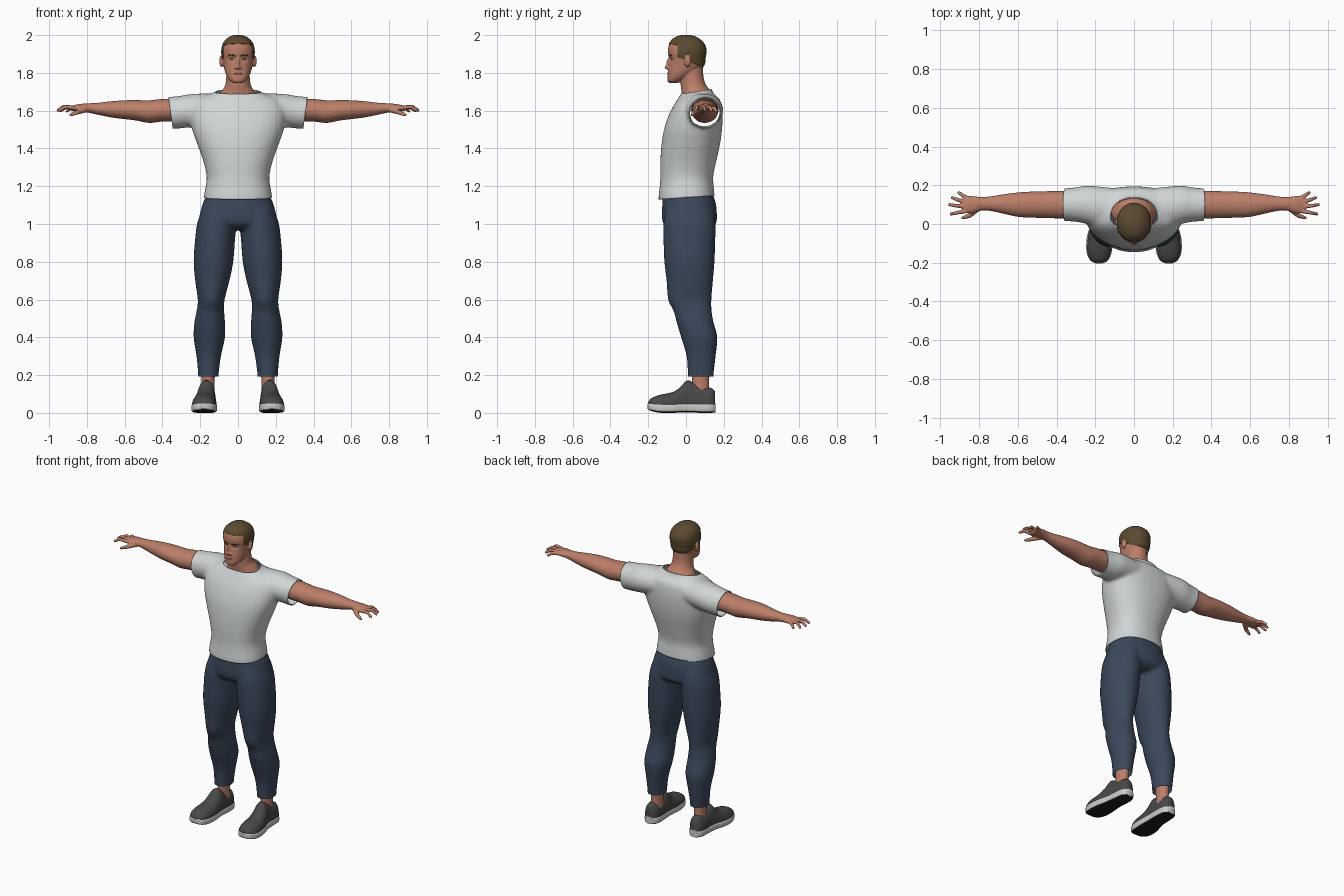
import bpy, bmesh, math
from mathutils import Matrix, Vector
from mathutils.bvhtree import BVHTree

cube = bpy.data.objects.get("Cube")
if cube:
    bpy.data.objects.remove(cube, do_unlink=True)


def material(name, *rgb):
    mat = bpy.data.materials.new(name)
    mat.use_nodes = True
    mat.diffuse_color = (*rgb, 1)
    mat.node_tree.nodes["Principled BSDF"].inputs["Base Color"].default_value = (*rgb, 1)
    return mat


skin = material("skin", .50, .21, .14)
hair = material("brown hair", .105, .068, .03)
cotton = material("pale grey cotton", .64, .67, .67)
denim = material("navy denim", .043, .065, .105)
canvas = material("charcoal canvas", .065, .065, .065)
rubber = material("light rubber", .6, .6, .58)
tread = material("black tread", .012, .012, .012)
lip = material("lip", .36, .12, .09)
eye_white = material("eye white", .6, .57, .53)
iris = material("dark iris", .03, .018, .01)


def smooth_stations(rows, steps=4):
    """Catmull-Rom interpolation through the section rows."""
    out = []
    for i in range(len(rows) - 1):
        quad = [rows[max(i - 1, 0)], rows[i], rows[i + 1], rows[min(i + 2, len(rows) - 1)]]
        for k in range(steps):
            t = k / steps
            out.append([b + .5 * t * (c - a + t * (2 * a - 5 * b + 4 * c - d
                        + t * (3 * (b - c) + d - a))) for a, b, c, d in zip(*quad)])
    return out + [rows[-1]]


def loft(bm, axis, rows, power=2, sides=32):
    """Skin sections (position, centre a, centre b, radius a, radius b) along an axis."""
    rings = []
    for t, ca, cb, ra, rb in smooth_stations(rows):
        ring = []
        for k in range(sides):
            ang = math.tau * (k + .5) / sides
            c, s = math.cos(ang), math.sin(ang)
            p = [ca + ra * math.copysign(abs(c) ** (2 / power), c),
                 cb + rb * math.copysign(abs(s) ** (2 / power), s)]
            p.insert(axis, t)
            ring.append(bm.verts.new(p))
        rings.append(ring)
    for lo, hi in zip(rings, rings[1:]):
        for k in range(sides):
            j = (k + 1) % sides
            bm.faces.new((lo[k], lo[j], hi[j], hi[k]))
    bm.faces.new(rings[0])
    bm.faces.new(rings[-1])


def ball(bm, centre, radii):
    bmesh.ops.create_uvsphere(bm, u_segments=16, v_segments=10, radius=1,
                              matrix=Matrix.Translation(centre) @ Matrix.Diagonal((*radii, 1)))


def finger(bm, *points, start=.0115, end=.0085):
    """Chain of closely spaced balls, later fused into one surface."""
    points = [Vector(p) for p in points]
    spans = len(points) - 1
    for k in range(8 * spans + 1):
        i = min(k // 8, spans - 1)
        r = start + (end - start) * k / (8 * spans)
        ball(bm, points[i].lerp(points[i + 1], k / 8 - i), (r, r, r))


def finish(name, bm, mats, voxel=0, relax=3, cuts=(), edit=None):
    """Turn the bmesh into an object: fuse, relax, trim, colour, shade."""
    bmesh.ops.recalc_face_normals(bm, faces=bm.faces)
    mesh = bpy.data.meshes.new(name)
    bm.to_mesh(mesh)
    ob = bpy.data.objects.new(name, mesh)
    bpy.context.scene.collection.objects.link(ob)
    if voxel:
        fuse = ob.modifiers.new("fuse", "REMESH")
        fuse.mode, fuse.voxel_size = "VOXEL", voxel
        soft = ob.modifiers.new("relax", "SMOOTH")
        soft.factor, soft.iterations = .5, relax
        graph = bpy.context.evaluated_depsgraph_get()
        mesh = bpy.data.meshes.new_from_object(ob.evaluated_get(graph))
        ob.modifiers.clear()
        ob.data = mesh
        mesh.name = name
    mesh.materials.clear()
    for mat in mats:
        mesh.materials.append(mat)
    work = bmesh.new()
    work.from_mesh(mesh)
    for point, normal in cuts:
        bmesh.ops.bisect_plane(work, geom=[*work.verts, *work.edges, *work.faces],
                               plane_co=point, plane_no=normal, clear_outer=True)
    if edit:
        edit(work)
    work.to_mesh(mesh)
    mesh.shade_smooth()
    mesh.set_sharp_from_angle(angle=math.radians(50))
    return ob


def mirror_copy(ob, name):
    twin = ob.copy()
    twin.data = ob.data.copy()
    twin.name = twin.data.name = name
    twin.data.transform(Matrix.Diagonal((-1, 1, 1, 1)))
    twin.data.flip_normals()
    bpy.context.scene.collection.objects.link(twin)


def flip_rows(rows):
    return [(-r[0], *r[1:]) for r in rows]


# Shirt: torso and sleeves fused, opened at collar, hem and cuffs
bm = bmesh.new()
loft(bm, 2, [(1.08, 0, .003, .18, .148), (1.15, 0, .003, .18, .148), (1.19, 0, .004, .173, .144),
             (1.25, 0, .004, .166, .14), (1.33, 0, .012, .183, .148), (1.42, 0, .025, .215, .155),
             (1.5, 0, .037, .243, .154), (1.57, 0, .05, .255, .144), (1.62, 0, .06, .25, .13),
             (1.66, 0, .067, .22, .112), (1.69, 0, .06, .145, .087), (1.71, 0, .057, .108, .08),
             (1.75, 0, .057, .1, .08)], power=2.3)
sleeve = [(.1, .085, 1.61, .1, .08), (.18, .09, 1.605, .104, .086), (.25, .1, 1.6, .098, .088),
          (.31, .1, 1.592, .088, .086), (.4, .1, 1.585, .083, .085)]
loft(bm, 0, sleeve)
loft(bm, 0, flip_rows(sleeve))
shirt = finish("shirt", bm, [cotton], voxel=.011, relax=6,
               cuts=[((0, .06, 1.702), (0, -.15, 1)), ((0, 0, 1.14), (0, .07, -1)),
                     ((.357, .1, 1.59), (1, 0, -.13)), ((-.357, .1, 1.59), (-1, 0, -.13))])
cloth = shirt.modifiers.new("cloth thickness", "SOLIDIFY")
cloth.thickness = .006

# Trousers: hips and two legs fused, cuffs cut flat
bm = bmesh.new()
loft(bm, 2, [(1.17, 0, .01, .16, .128), (1.13, 0, .014, .178, .138), (1.1, 0, .017, .19, .143),
             (1.04, 0, .018, .204, .146), (1, 0, .02, .2, .138), (.97, 0, .02, .17, .1)], power=2.2)
leg = [(1.08, .1, .018, .09, .128), (1, .113, .018, .104, .138), (.9, .123, .018, .106, .137),
       (.8, .13, .018, .105, .133), (.7, .136, .02, .091, .123), (.6, .142, .02, .071, .115),
       (.54, .146, .035, .073, .101), (.48, .15, .048, .081, .098), (.4, .152, .07, .083, .096),
       (.3, .155, .08, .065, .077), (.2, .157, .078, .054, .068), (.14, .157, .078, .054, .068)]
for side in (1, -1):
    loft(bm, 2, [(z, side * x, *rest) for z, x, *rest in leg])
finish("trousers", bm, [denim], voxel=.01, relax=4, cuts=[((0, 0, .193), (0, 0, -1))])

# Arm with hand
bm = bmesh.new()
loft(bm, 0, [(.28, .1, 1.605, .073, .06), (.4, .1, 1.602, .071, .06), (.47, .1, 1.595, .069, .06),
             (.54, .1, 1.602, .067, .054), (.6, .1, 1.605, .063, .05), (.67, .103, 1.607, .051, .043),
             (.74, .105, 1.61, .038, .032), (.79, .104, 1.614, .035, .025),
             (.84, .1, 1.615, .045, .02), (.885, .1, 1.612, .042, .013)])
finger(bm, (.87, .066, 1.615), (.915, .058, 1.62), (.945, .052, 1.602))
finger(bm, (.88, .09, 1.617), (.922, .095, 1.622), (.953, .1, 1.602))
finger(bm, (.875, .114, 1.615), (.913, .126, 1.618), (.938, .136, 1.6))
finger(bm, (.86, .134, 1.613), (.888, .15, 1.613), (.905, .161, 1.598))
finger(bm, (.81, .078, 1.605), (.85, .043, 1.592), (.885, .032, 1.578), start=.016)
mirror_copy(finish("left_arm", bm, [skin], voxel=.0045, relax=3), "right_arm")

# Ankle, shoe upper and sole
bm = bmesh.new()
loft(bm, 2, [(.08, .16, .078, .04, .05), (.15, .159, .077, .034, .045), (.26, .157, .078, .04, .05)])
mirror_copy(finish("left_ankle", bm, [skin]), "right_ankle")

bm = bmesh.new()
loft(bm, 1, [(y, x, .045, rx, rz) for y, x, rx, rz in (
    (-.2, .18, .015, .012), (-.185, .18, .045, .032), (-.14, .18, .062, .05), (-.07, .176, .062, .066),
    (-.03, .172, .056, .092), (.005, .168, .051, .128), (.04, .166, .049, .115),
    (.08, .165, .049, .095), (.13, .165, .044, .088), (.153, .165, .028, .07))], power=2.2)
mirror_copy(finish("left_shoe", bm, [canvas], cuts=[((0, 0, .035), (0, 0, -1))]), "right_shoe")


def paint_tread(work):
    for f in work.faces:
        f.material_index = int(f.normal.z < -.6)


bm = bmesh.new()
loft(bm, 1, [(-.203, .18, .036, .018, .014), (-.187, .18, .032, .047, .021),
             (-.14, .18, .027, .066, .026), (-.07, .177, .026, .067, .026),
             (0, .17, .028, .056, .025), (.08, .165, .026, .053, .026),
             (.13, .165, .026, .047, .026), (.157, .165, .027, .027, .024)], power=4)
mirror_copy(finish("left_sole", bm, [rubber, tread], edit=paint_tread), "right_sole")


# Head: skull, jaw, neck, nose and ears fused; hair cut in along the hairline
def carve_face(work):
    for v in work.verts:
        if v.co.y < 0:
            d = Vector(((abs(v.co.x) - .032) / .017, (v.co.z - 1.872) / .011)).length
            v.co.y += .007 * math.exp(-d * d)
    slope = Vector((0, .42, 1))
    nape = Vector((0, -.045, 1.885))
    for point, normal in (((0, 0, 1.943), (0, .1, 1)), (nape, (0, 1, 0)), (nape, slope)):
        bmesh.ops.bisect_plane(work, geom=[*work.verts, *work.edges, *work.faces],
                               plane_co=point, plane_no=normal)
    for f in work.faces:
        c = f.calc_center_median()
        above = c.z + .1 * c.y > 1.943
        ear = abs(c.x) > .086 and abs(c.y - .008) < .025 and c.z < 1.9
        f.material_index = int(above or (c.y > nape.y and (c - nape).dot(slope) > 0 and not ear))
    work.normal_update()
    for v in work.verts:
        if all(f.material_index for f in v.link_faces):
            v.co += v.normal * .003


bm = bmesh.new()
loft(bm, 2, [(1.746, 0, -.068, .02, .022), (1.757, 0, -.06, .04, .038), (1.78, 0, -.04, .058, .058),
             (1.81, 0, -.015, .07, .081), (1.845, 0, .003, .078, .094), (1.875, 0, .006, .083, .095),
             (1.9, 0, .005, .086, .1), (1.93, 0, .005, .085, .1), (1.96, 0, .003, .075, .088),
             (1.985, 0, 0, .05, .06), (1.998, 0, 0, .02, .025)], power=2.15)
loft(bm, 2, [(1.65, 0, .06, .12, .08), (1.7, 0, .056, .09, .08), (1.73, 0, .041, .07, .069),
             (1.77, 0, .032, .063, .062), (1.83, 0, .03, .06, .06)])
ball(bm, (0, -.09, 1.85), (.011, .014, .03))
ball(bm, (0, -.1, 1.83), (.011, .014, .011))
for side in (1, -1):
    ball(bm, (side * .011, -.094, 1.827), (.01, .011, .008))
    ball(bm, (side * .087, .008, 1.862), (.012, .018, .031))
head = finish("head", bm, [skin, hair], voxel=.004, relax=3, edit=carve_face)

# Face details seated on the head surface
probe = bmesh.new()
probe.from_mesh(head.data)
tree = BVHTree.FromBMesh(probe)


def on_face(x, z, sink=0):
    hit = tree.ray_cast(Vector((x, -1, z)), Vector((0, 1, 0)))[0]
    return hit + Vector((0, sink, 0))


eyes, pupils, brows, mouth = (bmesh.new() for _ in range(4))
for side in (1, -1):
    ball(eyes, on_face(side * .032, 1.872, .004), (.012, .006, .005))
    ball(pupils, on_face(side * .032, 1.872, .001), (.005, .004, .0045))
    for k in range(12):
        ball(brows, on_face(side * (.017 + .003 * k), 1.891 + .004 * math.sin(k / 4), .002), (.004,) * 3)
for k in range(-6, 7):
    ball(mouth, on_face(k * .0035, 1.795, .003), (.004, .005, .007 - .0007 * abs(k)))
finish("eyes", eyes, [eye_white])
finish("pupils", pupils, [iris])
finish("eyebrows", brows, [hair])
finish("lips", mouth, [lip])
